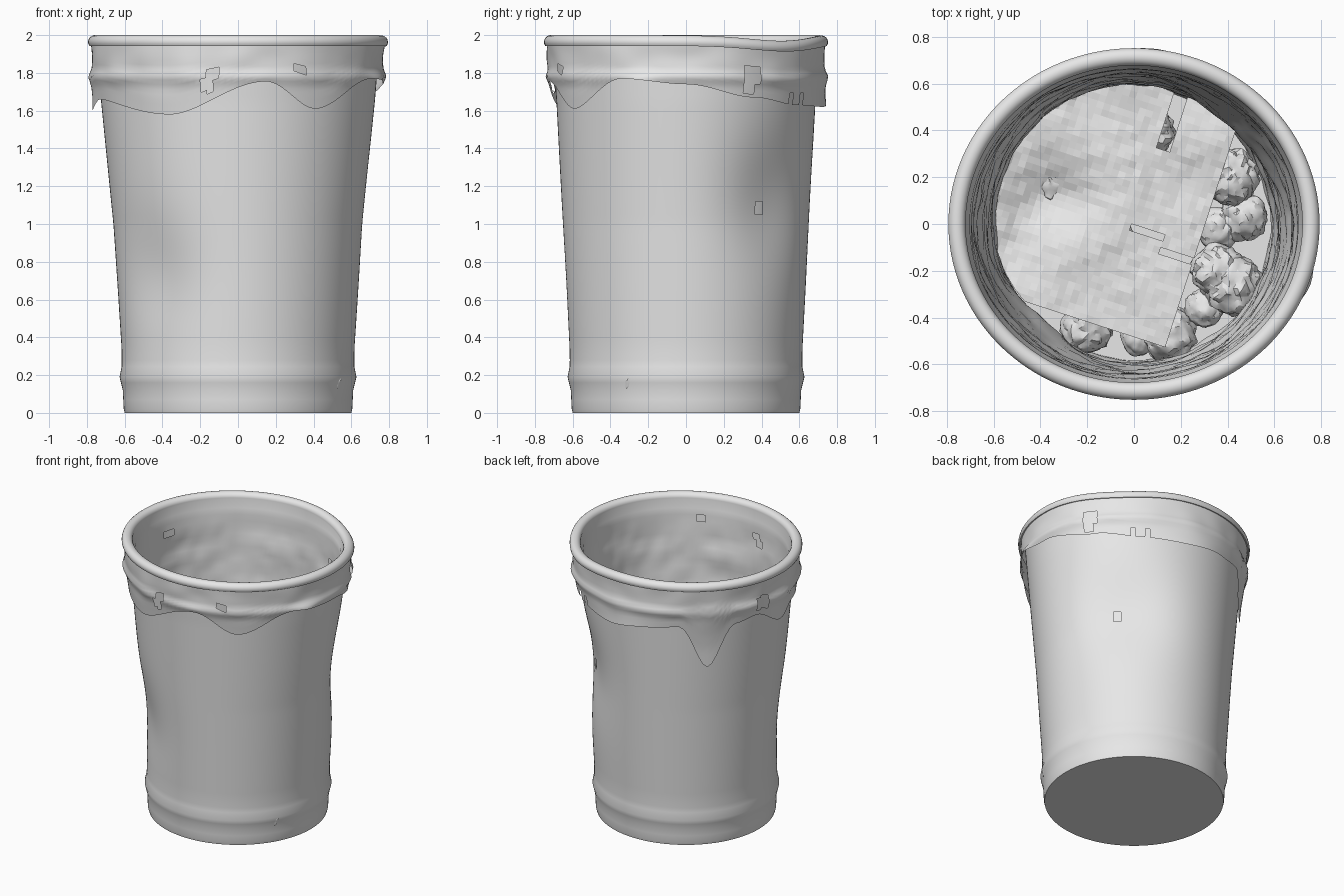
import bpy, bmesh, math, random
from mathutils import Vector, noise

random.seed(4)
cube = bpy.data.objects.get("Cube")
if cube:
    bpy.data.objects.remove(cube)

grey = bpy.data.materials.new("light_grey")
grey.use_nodes = True
grey.diffuse_color = (0.8, 0.8, 0.8, 1)
grey.node_tree.nodes["Principled BSDF"].inputs["Base Color"].default_value = (0.8, 0.8, 0.8, 1)

SEG = 144


def finish(name, bm, smooth=True, angle=40):
    mesh = bpy.data.meshes.new(name)
    bm.to_mesh(mesh)
    bm.free()
    mesh.materials.append(grey)
    obj = bpy.data.objects.new(name, mesh)
    bpy.context.collection.objects.link(obj)
    if smooth:
        bpy.ops.object.select_all(action='DESELECT')
        obj.select_set(True)
        bpy.context.view_layer.objects.active = obj
        bpy.ops.object.shade_smooth_by_angle(angle=math.radians(angle))
    return obj


def smooth_table(table, x, period=None):
    """Smoothly interpolate (x, value) pairs."""
    pts = list(table)
    if period:
        pts = [(pts[-1][0] - period, pts[-1][1])] + pts + [(pts[0][0] + period, pts[0][1])]
    x = min(max(x, pts[0][0]), pts[-1][0])
    for (a, va), (b, vb) in zip(pts, pts[1:]):
        if a <= x <= b:
            t = (x - a) / (b - a)
            if period:
                t = t * t * (3 - 2 * t)
            return va + (vb - va) * t


def bump(deg, centre, width):
    d = (deg - centre + 180) % 360 - 180
    return math.exp(-(d / width) ** 2)


def loft(rows, point, close_end=True):
    """Rings of vertices from point(row, degrees), closed with a fan at the end."""
    bm = bmesh.new()
    rings = [[bm.verts.new(point(r, 360 * i / SEG)) for i in range(SEG)] for r in rows]
    for a, b in zip(rings, rings[1:]):
        for i in range(SEG):
            j = (i + 1) % SEG
            bm.faces.new((a[i], a[j], b[j], b[i]))
    if close_end:
        bm.faces.new(rings[-1])
    return bm


def cut_windows(bm, windows):
    """Delete faces whose centres fall in (deg min, deg max, z min, z max)."""
    doomed = []
    for f in bm.faces:
        c = f.calc_center_median()
        deg = math.degrees(math.atan2(c.y, c.x)) % 360
        if c.xy.length > 0.6 and any(a < deg < b and lo < c.z < hi for a, b, lo, hi in windows):
            doomed.append(f)
    bmesh.ops.delete(bm, geom=doomed, context='FACES')


# Can wall: half widths in x and y by height, with two broad dents
WIDTH_X = [(0, .6), (.02, .605), (.12, .61), (.19, .627), (.25, .615), (.35, .617), (1, .66), (1.65, .725), (1.97, .75)]
WIDTH_Y = [(0, .6), (.02, .605), (.12, .61), (.19, .627), (.25, .615), (.35, .617), (1, .652), (1.65, .686), (1.97, .71)]


def wall(z, deg, inset=0):
    a = math.radians(deg)
    dent = .06 * bump(deg, 45, 26) * math.exp(-((z - 1.12) / .33) ** 2)
    dent += .045 * bump(deg, 228, 24) * math.exp(-((z - .72) / .3) ** 2)
    k = inset + dent
    return Vector(((smooth_table(WIDTH_X, z) - k) * math.cos(a),
                   (smooth_table(WIDTH_Y, z) - k) * math.sin(a), z))


heights = [1.96 - i * .035 for i in range(50)] + [.19, .16, .12, .07, .02, 0]
bm = loft(heights, wall)
cut_windows(bm, [(36, 41, 1.06, 1.1), (38, 41, 1.1, 1.13)])   # small tear
bmesh.ops.recalc_face_normals(bm, faces=bm.faces)
finish("can_wall", bm)

# Bag liner: wavy hem, outer skirt, rolled rim, wrinkled inside
HEM = [(0, 1.74), (30, 1.67), (55, 1.63), (80, 1.62), (105, 1.65), (120, 1.67), (135, 1.36), (150, 1.67),
       (163, 1.7), (180, 1.6), (195, 1.66), (241, 1.58), (281, 1.755), (303, 1.61), (333, 1.77)]
SKIRT = [(1.3, .725), (1.5, .732), (1.65, .752), (1.73, .764), (1.78, .786), (1.82, .772), (1.95, .778)]


def bag_point(row, deg):
    part, t = row
    a = math.radians(deg)
    c, s = math.cos(a), math.sin(a)
    dip = .03 * bump(deg, 45, 25)
    if part == "skirt":
        hem = smooth_table(HEM, deg, 360)
        z = hem + (1.945 - hem) * t
        loose = math.sin(math.pi * min(1, (1 - t) * 1.3)) * .012
        r = smooth_table(SKIRT, z) + loose * noise.noise(Vector((c * 4, s * 4, z * 5)))
        r += (1 - t) ** 2 * (.035 * bump(deg, 88, 18) + .025 * bump(deg, 180, 10))
        r += .03 * bump(deg, 340, 7) * math.exp(-((z - 1.74) / .05) ** 2)
        return Vector((r * c, (r - .042) * s, z - dip * t))
    if part == "rim":
        ang = math.radians(-35 + 230 * t)
        r = .757 + .037 * math.cos(ang)
        return Vector((r * c, (r - .042) * s, 1.964 + .036 * math.sin(ang) - dip))
    z = 1.9 + (.05 - 1.9) * t
    ripple = .014 * noise.noise(Vector((c * 2.5, s * 2.5, z * 7)))
    ripple += .008 * noise.noise(Vector((c * 8, s * 8, z * 14)))
    return wall(z, deg, .022 + .02 * max(0, (z - 1.3) / .6) + ripple * min(1, 8 * t))


rows = [("skirt", i / 14) for i in range(15)] + [("rim", i / 12) for i in range(13)]
rows += [("inside", i / 40) for i in range(41)]
bm = loft(rows, bag_point)
cut_windows(bm, [(255, 260, 1.7, 1.78), (257, 263, 1.76, 1.83), (294, 298, 1.8, 1.84),     # front holes
                 (24, 31, 1.75, 1.83), (24, 28, 1.69, 1.76),                               # side hole
                 (49, 52, 1.6, 1.7), (55, 58, 1.6, 1.7), (163, 170, 1.74, 1.83)])          # hem notches, back hole
finish("bag_liner", bm, angle=60)

# Crumpled paper balls on the bag floor: x, y, radius
BALLS = [(.41, .2, .13), (.47, .03, .11), (.36, -.02, .1), (.36, -.2, .12), (.42, -.26, .14), (.3, -.36, .09),
         (.15, -.47, .12), (.02, -.49, .08), (-.2, -.44, .12), (-.1, -.1, .13), (-.35, .2, .13), (.05, .4, .13)]
for i, (x, y, r) in enumerate(BALLS):
    bm = bmesh.new()
    bmesh.ops.create_icosphere(bm, subdivisions=4, radius=r)
    off = Vector((random.uniform(0, 20), i, 0))
    for v in bm.verts:
        v.co *= 1 + .25 * abs(noise.noise(v.co * 14 + off)) - .12 + .07 * noise.noise(v.co * 40 + off)
        v.co += Vector((x, y, .05 + r + (.04 if i in (0, 3) else 0)))
    finish(f"paper_ball_{i + 1}", bm, angle=25)

# Creased cardboard sheet, turned, trimmed to the bag, with two torn slots
bm = bmesh.new()
bmesh.ops.create_grid(bm, x_segments=34, y_segments=42, size=.5)
turn = math.radians(-18)
cu, su = math.cos(turn), math.sin(turn)
for v in bm.verts:
    v.co.x = .29 - (v.co.x + .5) * 1.02
    v.co.y = -.46 + (v.co.y + .5) * 1.2
slots = []
for f in bm.faces:
    u, w = f.calc_center_median().xy
    if (0 < u < .05 and .34 < w) or (.13 < u and -.1 < w < -.065) or (0 < u < .15 and -.03 < w < 0):
        slots.append(f)
bmesh.ops.delete(bm, geom=slots, context='FACES')
for v in bm.verts:
    u, w = v.co.xy
    x, y = u * cu - w * su, u * su + w * cu
    sag = .08 * math.exp(-((x + .4) ** 2 + (y - .1) ** 2) / .02)
    z = .35 - sag + .03 * noise.noise(Vector((x * 4, y * 4, 1))) + .008 * noise.noise(Vector((x * 19, y * 19, 5)))
    limit = .6 - .03 * bump(math.degrees(math.atan2(y, x)), 225, 25)
    flat = Vector((x, y))
    if flat.length > limit:
        flat *= limit / flat.length
    v.co = (flat.x, flat.y, z)
bmesh.ops.remove_doubles(bm, verts=bm.verts, dist=.002)
bmesh.ops.dissolve_degenerate(bm, edges=bm.edges, dist=.001)
bmesh.ops.recalc_face_normals(bm, faces=bm.faces)
board = finish("cardboard_sheet", bm, smooth=False)
